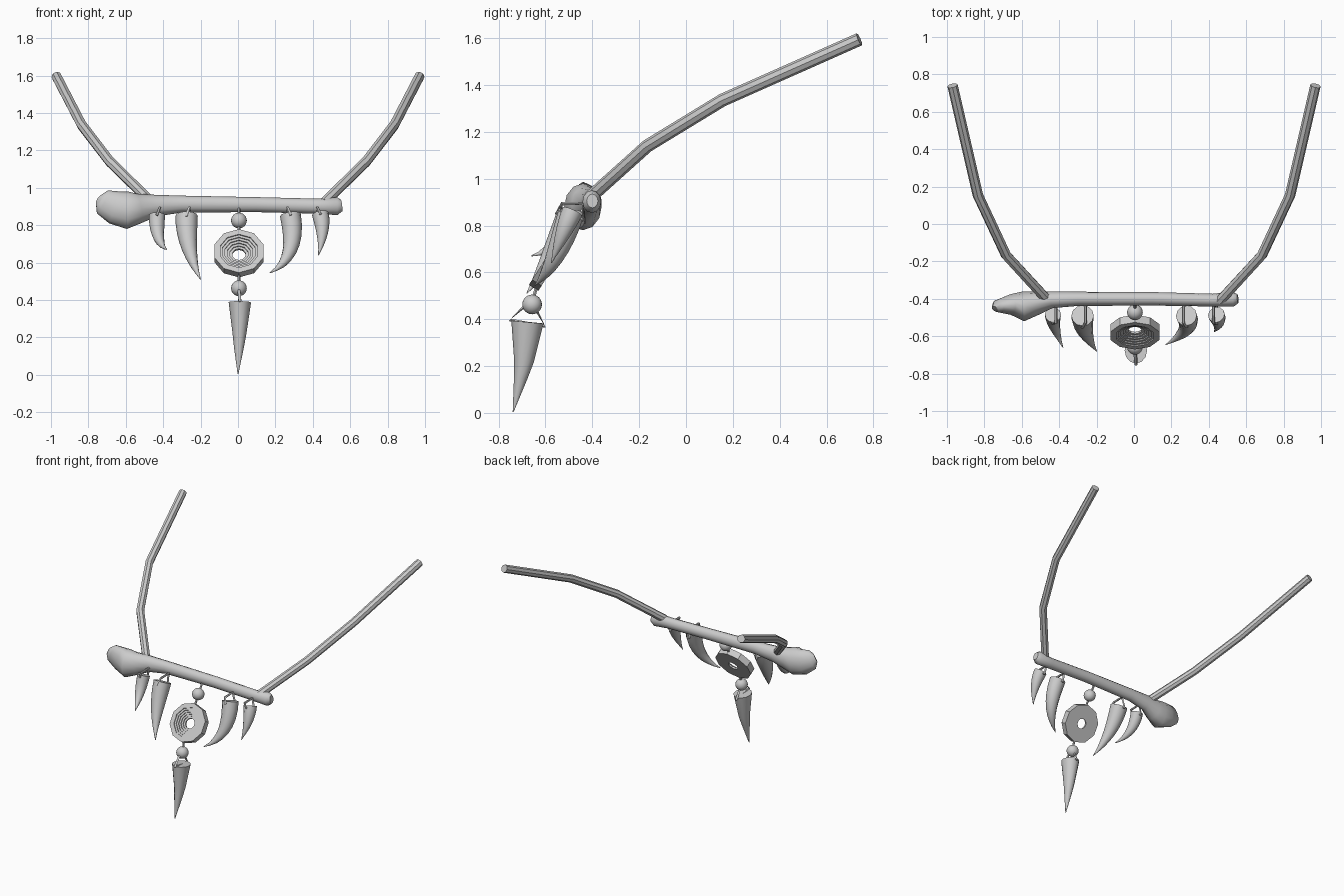
import bpy, bmesh, math
from mathutils import Vector, Matrix

old = bpy.data.objects.get("Cube")
if old:
    bpy.data.objects.remove(old, do_unlink=True)

grey = bpy.data.materials.new("plain grey")
grey.use_nodes = True
grey.diffuse_color = (0.6, 0.6, 0.6, 1)
grey.node_tree.nodes["Principled BSDF"].inputs["Base Color"].default_value = grey.diffuse_color


def finish(name, bm, angle=40):
    """Turn a bmesh into a shaded object."""
    bmesh.ops.recalc_face_normals(bm, faces=bm.faces)
    mesh = bpy.data.meshes.new(name)
    bm.to_mesh(mesh)
    bm.free()
    mesh.materials.append(grey)
    obj = bpy.data.objects.new(name, mesh)
    bpy.context.collection.objects.link(obj)
    bpy.ops.object.select_all(action='DESELECT')
    obj.select_set(True)
    bpy.context.view_layer.objects.active = obj
    bpy.ops.object.shade_smooth_by_angle(angle=math.radians(angle))
    return obj


def loft(name, points, radii, sides=8, ref=(1, 0, 0), closed=False, angle=40):
    """Sweep ellipses along points; each radius pair is (along ref, across ref)."""
    bm = bmesh.new()
    pts = [Vector(p) for p in points]
    count = len(pts)
    rings = []
    for i, (p, (ra, rb)) in enumerate(zip(pts, radii)):
        before = pts[i - 1] if closed or i else p
        after = pts[(i + 1) % count] if closed or i < count - 1 else p
        t = (after - before).normalized()
        u = Vector(ref)
        u = (u - t * u.dot(t)).normalized()
        v = t.cross(u)
        steps = [2 * math.pi * k / sides for k in range(sides)]
        rings.append([bm.verts.new(p + u * ra * math.cos(a) + v * rb * math.sin(a)) for a in steps])
    pairs = list(zip(rings, rings[1:]))
    if closed:
        pairs.append((rings[-1], rings[0]))
    else:
        bm.faces.new(rings[0])
        bm.faces.new(rings[-1])
    for a, b in pairs:
        for k in range(sides):
            j = (k + 1) % sides
            bm.faces.new((a[k], a[j], b[j], b[k]))
    return finish(name, bm, angle)


def wire(name, points, closed=False):
    return loft(name, points, [(0.008, 0.008)] * len(points), 6, closed=closed)


def bead(name, centre):
    bm = bmesh.new()
    bmesh.ops.create_uvsphere(bm, u_segments=20, v_segments=12, radius=0.042,
                              matrix=Matrix.Translation(centre))
    return finish(name, bm)


# Neck cords
cord = [(0.46, -0.41, 0.92), (0.685, -0.165, 1.14), (0.835, 0.155, 1.335), (0.97, 0.74, 1.595)]
for side, label in ((1, "left"), (-1, "right")):
    loft(label + "_cord", [(side * x, y, z) for x, y, z in cord], [(0.028, 0.028)] * 4, 8)

# Bone crossbar: x, centre y, centre z, half depth, half height
bone = [
    (-0.742, -0.455, 0.935, 0.02, 0.03),
    (-0.725, -0.44, 0.925, 0.035, 0.068),
    (-0.66, -0.43, 0.895, 0.055, 0.09),
    (-0.59, -0.44, 0.88, 0.08, 0.1),
    (-0.53, -0.425, 0.89, 0.065, 0.08),
    (-0.44, -0.405, 0.905, 0.045, 0.058),
    (-0.3, -0.4, 0.913, 0.038, 0.045),
    (0.1, -0.4, 0.91, 0.036, 0.04),
    (0.42, -0.407, 0.902, 0.034, 0.04),
    (0.53, -0.402, 0.902, 0.04, 0.048),
    (0.555, -0.4, 0.905, 0.024, 0.03),
]
loft("bone_bar", [b[:3] for b in bone], [b[3:] for b in bone], 12, ref=(0, 1, 0), angle=50)

# Hanging fangs: root, bend, tip, root radius
fangs = {
    "outer_right": ((-0.433, -0.485, 0.855), (-0.44, -0.53, 0.7), (-0.38, -0.66, 0.67), 0.043),
    "inner_right": ((-0.275, -0.49, 0.85), (-0.28, -0.57, 0.66), (-0.2, -0.68, 0.51), 0.06),
    "inner_left": ((0.28, -0.49, 0.855), (0.325, -0.56, 0.62), (0.17, -0.645, 0.545), 0.056),
    "outer_left": ((0.44, -0.485, 0.86), (0.465, -0.53, 0.76), (0.43, -0.575, 0.64), 0.045),
}
for label, (root, bend, tip, r) in fangs.items():
    root, bend, tip = Vector(root), Vector(bend), Vector(tip)
    path, sizes = [], []
    for i in range(9):
        t = i / 8
        path.append(root * (1 - t) ** 2 + bend * 2 * t * (1 - t) + tip * t * t)
        size = max(r * (1 - t ** 1.6), 0.002)
        sizes.append((size, size))
    loft(label + "_fang", path, sizes, 12)
    # Wire loop through the fang root and up to the bone
    inward = Vector((-0.015 if root.x > 0 else 0.015, 0, 0))
    front = root + Vector((0, -r - 0.006, 0.004))
    back = root + Vector((0, r, -0.035))
    top = Vector((root.x, -0.44, 0.895)) + inward
    shoulder = Vector((root.x, -0.53, 0.893)) + inward
    wire(label + "_loop", [front, shoulder, top, back], closed=True)

# Beads and their wires
bead("upper_bead", (0.005, -0.472, 0.825))
bead("lower_bead", (0.005, -0.657, 0.463))
wire("upper_link", [(0.005, -0.425, 0.89), (0.005, -0.51, 0.76)])
wire("lower_link", [(0.005, -0.635, 0.55), (0.005, -0.657, 0.47)])

# Stepped disc, turned from a profile of radius and height
profile = [(0.036, -0.024), (0.137, -0.024), (0.137, 0.024), (0.105, 0.024)]
levels = 5
for i in range(levels):
    r = 0.105 - 0.0138 * i
    profile += [(r, 0.024 - 0.007 * (i + 1)), (r - 0.0138, 0.024 - 0.007 * (i + 1))]
axis = Vector((0, -0.85, 0.53)).normalized()
down = Vector((0, -0.53, -0.85)).normalized()
bm = bmesh.new()
rings = []
for r, h in profile:
    ring = []
    for k in range(10):
        a = math.pi * (k + 0.5) / 5
        offset = Vector((math.cos(a), 0, 0)) + down * math.sin(a)
        ring.append(bm.verts.new(Vector((0.005, -0.578, 0.65)) + offset * r + axis * h))
    rings.append(ring)
for i, a in enumerate(rings):
    b = rings[(i + 1) % len(rings)]
    for k in range(10):
        j = (k + 1) % 10
        bm.faces.new((a[k], a[j], b[j], b[k]))
finish("stepped_disc", bm, 30)

# Long pendant tooth and its loop
loft("pendant_tooth",
     [(0.01, -0.677, 0.388), (0.008, -0.692, 0.22), (0.005, -0.706, 0.15), (0, -0.738, 0.004)],
     [(0.06, 0.069), (0.037, 0.042), (0.027, 0.029), (0.002, 0.002)], 12)
wire("pendant_loop", [(0.01, -0.752, 0.397), (0.005, -0.69, 0.455),
                      (0.005, -0.645, 0.45), (0.01, -0.602, 0.37)], closed=True)
